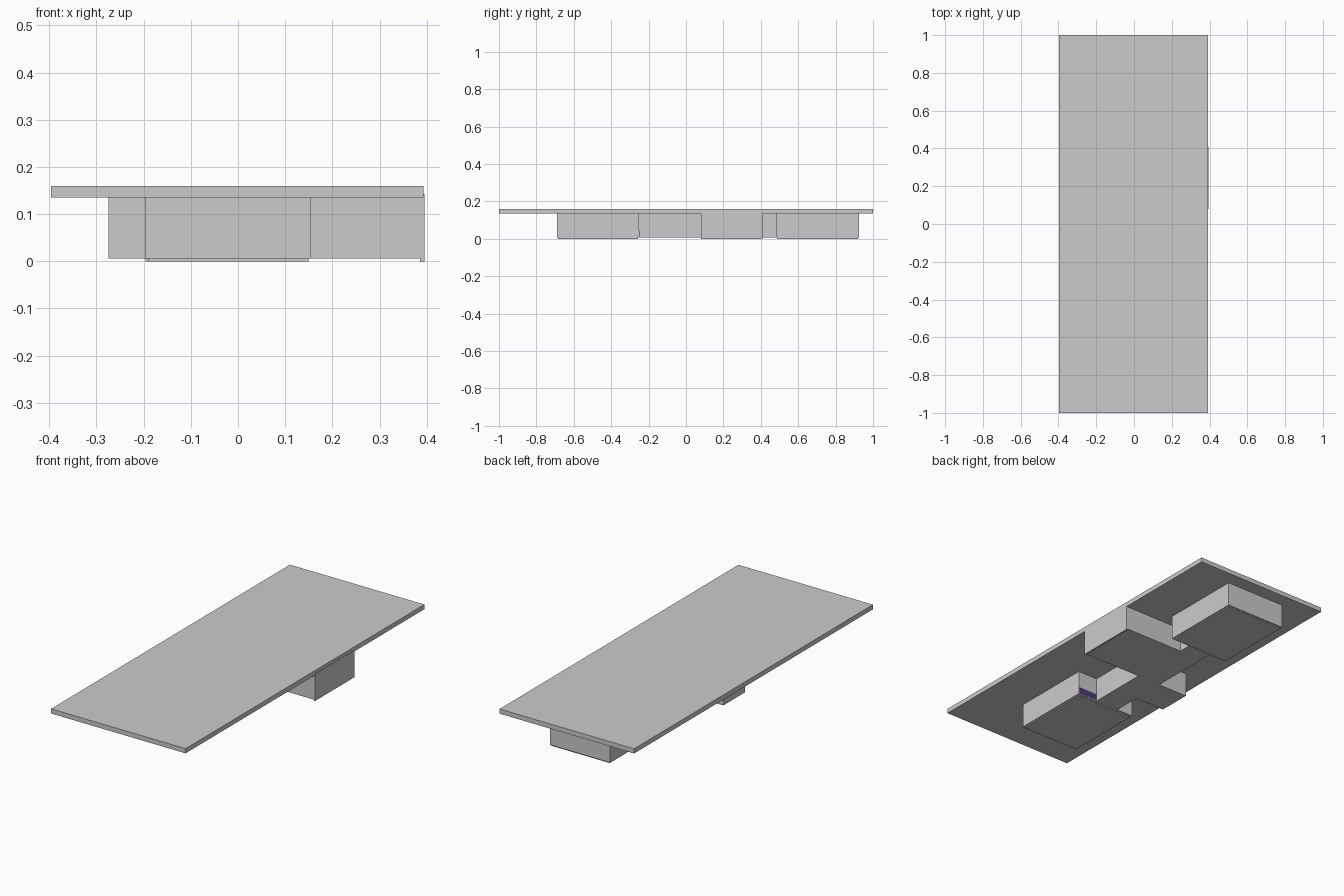
import bpy
import bmesh
from mathutils import Matrix, Vector

if "Cube" in bpy.data.objects:
    bpy.data.objects.remove(bpy.data.objects["Cube"])


def box(name, x0, x1, y0, y1, z0, z1):
    """Axis-aligned box given by its limits."""
    bm = bmesh.new()
    size = Vector((x1 - x0, y1 - y0, z1 - z0))
    centre = Vector((x0 + x1, y0 + y1, z0 + z1)) / 2
    bmesh.ops.create_cube(bm, size=1, matrix=Matrix.Translation(centre) @ Matrix.Diagonal(size.to_4d()))
    mesh = bpy.data.meshes.new(name)
    bm.to_mesh(mesh)
    bm.free()
    obj = bpy.data.objects.new(name, mesh)
    bpy.context.collection.objects.link(obj)
    return obj


ROOF_UNDERSIDE = 0.135
FLOOR = 0.006

# Wide flat roof
box("roof_slab", -0.396, 0.393, -1, 1, ROOF_UNDERSIDE, 0.16)

# Rooms hanging below the roof, joined by a corridor: x0, x1, y0, y1
rooms = {
    "front_room": (-0.197, 0.155, -0.69, -0.25),
    "back_room": (-0.202, 0.151, 0.48, 0.925),
    "corridor": (-0.10, 0.038, -0.25, 0.48),
    "left_room": (-0.275, -0.10, -0.10, 0.08),
}
for name, limits in rooms.items():
    box(name, *limits, FLOOR, ROOF_UNDERSIDE)

# The right room's wall just passes the edge of the roof
box("right_room", 0.038, 0.395, 0.08, 0.41, FLOOR, 0.143)
box("right_room_sill", 0.386, 0.395, 0.08, 0.41, 0, FLOOR)

# Thin floor plates, set in from the walls
for name in ("front_room", "back_room"):
    x0, x1, y0, y1 = rooms[name]
    inset = 0.006
    box(name + "_floor", x0 + inset, x1 - inset, y0 + inset, y1 - inset, 0, FLOOR)

# Coloured strip low on the rear wall of the front room
strip = box("wall_strip", 0.04, 0.15, -0.251, -0.249, 0.012, 0.045)
mat = bpy.data.materials.new("dark_violet")
mat.diffuse_color = (0.08, 0.04, 0.2, 1)
mat.use_nodes = True
mat.node_tree.nodes["Principled BSDF"].inputs["Base Color"].default_value = mat.diffuse_color
strip.data.materials.append(mat)
